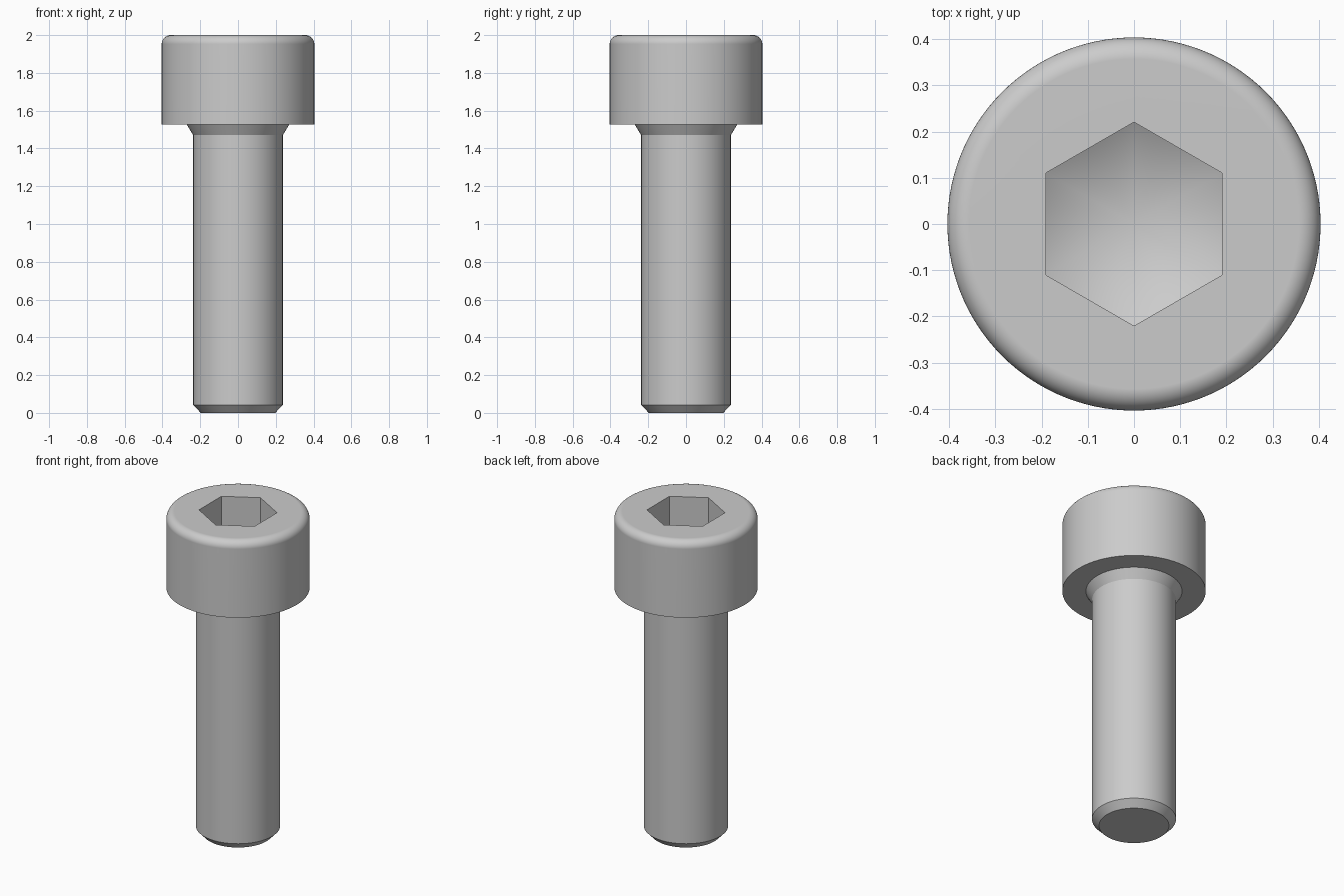
import bpy
import bmesh
from math import cos, sin, tan, pi, radians

if "Cube" in bpy.data.objects:
    bpy.data.objects.remove(bpy.data.objects["Cube"], do_unlink=True)

SEGMENTS = 120
HEAD_R, SHANK_R, COLLAR_R = 0.404, 0.237, 0.271
HEAD_Z, TOP_Z, FILLET = 1.526, 2.0, 0.047
HEX_APOTHEM, APEX_Z = 0.191, 1.635

steel = bpy.data.materials.new("steel_grey")
steel.use_nodes = True
steel.diffuse_color = (0.6, 0.6, 0.6, 1)
steel.node_tree.nodes["Principled BSDF"].inputs["Base Color"].default_value = (0.6, 0.6, 0.6, 1)


def circle(radius, z):
    return lambda a: (radius * cos(a), radius * sin(a), z)


def hex_radius(a):
    return HEX_APOTHEM / cos((a + pi / 6) % (pi / 3) - pi / 6)


def hexagon(height):
    """Hexagonal ring whose height depends on the distance from the axis."""
    def point(a):
        r = hex_radius(a)
        return (r * cos(a), r * sin(a), height(r))
    return point


def loft(name, rings, start_z=None, end_z=None):
    """Skin a stack of rings, closing an end to a centre point where given."""
    bm = bmesh.new()
    angles = [2 * pi * i / SEGMENTS for i in range(SEGMENTS)]
    rows = [[bm.verts.new(ring(a)) for a in angles] for ring in rings]
    pairs = [(i, (i + 1) % SEGMENTS) for i in range(SEGMENTS)]
    for low, high in zip(rows, rows[1:]):
        for i, j in pairs:
            bm.faces.new((low[i], low[j], high[j], high[i]))
    if start_z is not None:
        centre = bm.verts.new((0, 0, start_z))
        for i, j in pairs:
            bm.faces.new((centre, rows[0][j], rows[0][i]))
    if end_z is not None:
        centre = bm.verts.new((0, 0, end_z))
        for i, j in pairs:
            bm.faces.new((rows[-1][i], rows[-1][j], centre))
    mesh = bpy.data.meshes.new(name)
    bm.to_mesh(mesh)
    bm.free()
    mesh.materials.append(steel)
    obj = bpy.data.objects.new(name, mesh)
    bpy.context.collection.objects.link(obj)
    bpy.ops.object.select_all(action='DESELECT')
    obj.select_set(True)
    bpy.context.view_layer.objects.active = obj
    bpy.ops.object.shade_smooth_by_angle(angle=radians(25))
    weighted = obj.modifiers.new("clean_shading", 'WEIGHTED_NORMAL')
    weighted.keep_sharp = True
    return obj


# Shank: chamfered tip, plain cylinder and flared collar under the head
loft("shank", [
    circle(0.197, 0),
    circle(SHANK_R, 0.042),
    circle(SHANK_R, 1.47),
    circle(COLLAR_R, HEAD_Z),
], start_z=0)

# Head: flat underside, straight side, rounded rim, hexagonal socket with conical floor
rim = [circle(HEAD_R - FILLET + FILLET * cos(t), TOP_Z - FILLET + FILLET * sin(t))
       for t in (pi / 2 * i / 10 for i in range(11))]
loft("head", [
    circle(COLLAR_R, HEAD_Z),
    circle(HEAD_R, HEAD_Z),
    *rim,
    hexagon(lambda r: TOP_Z),
    hexagon(lambda r: APEX_Z + r * tan(pi / 6)),
], end_z=APEX_Z)
